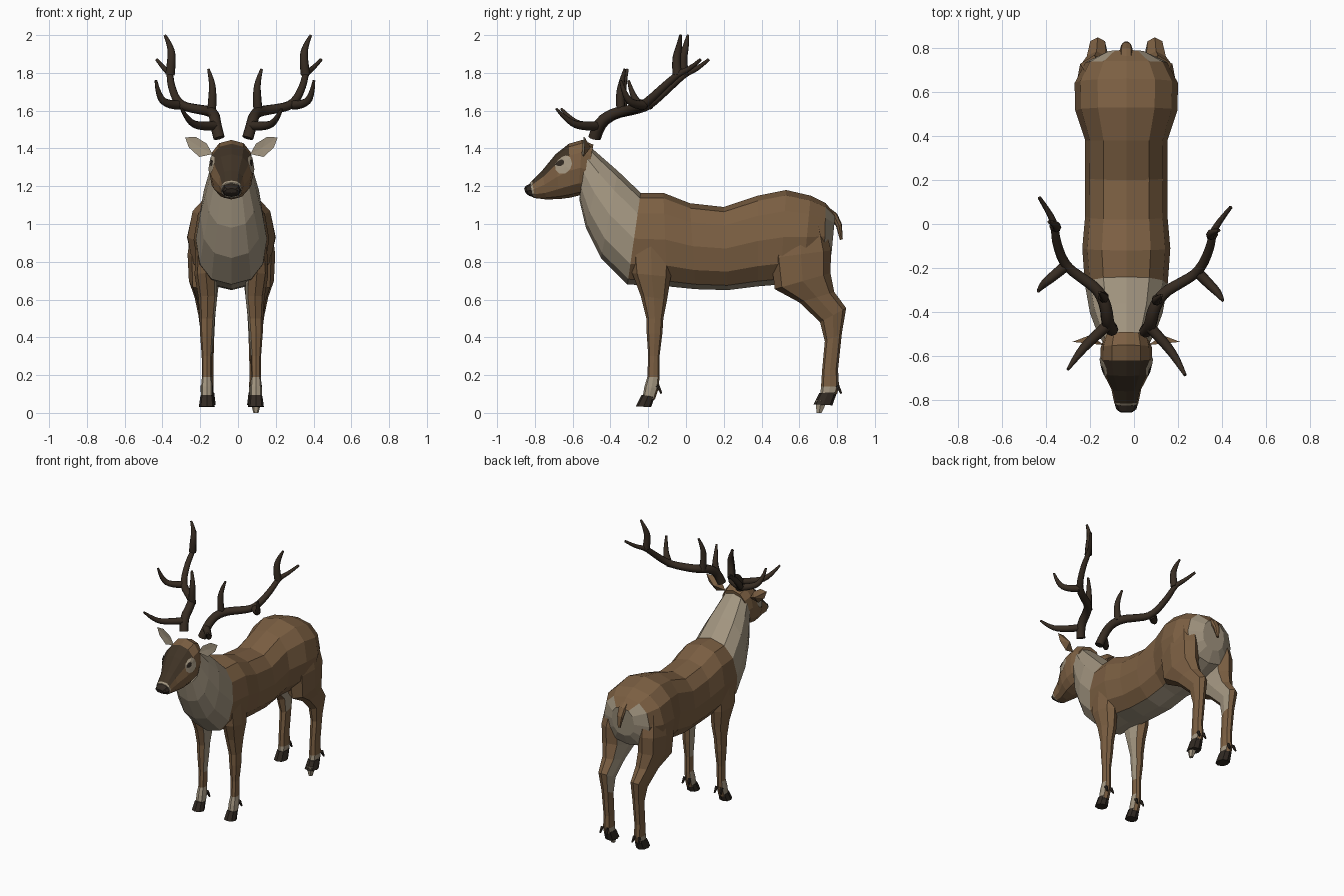
import bpy, bmesh, math
from mathutils import Vector, Matrix
from mathutils.bvhtree import BVHTree

if "Cube" in bpy.data.objects:
    bpy.data.objects.remove(bpy.data.objects["Cube"])

MID = -0.035  # x of the body's middle plane


def material(name, rgb):
    m = bpy.data.materials.new(name)
    m.use_nodes = True
    m.diffuse_color = (*rgb, 1)
    bsdf = next(n for n in m.node_tree.nodes if n.type == "BSDF_PRINCIPLED")
    bsdf.inputs["Base Color"].default_value = (*rgb, 1)
    bsdf.inputs["Roughness"].default_value = 0.9
    return m


BROWN, PALE, MASK, HORN, BLACK = range(5)
MATS = [material("coat_brown", (0.2, 0.115, 0.055)),
        material("pale_fur", (0.36, 0.3, 0.215)),
        material("face_dark", (0.05, 0.033, 0.019)),
        material("antler_dark", (0.038, 0.025, 0.016)),
        material("hoof_black", (0.03, 0.022, 0.016))]


def finish(bm, name, rule):
    """Turn a bmesh into an object, colouring faces by rule(ring, centre, normal)."""
    mesh = bpy.data.meshes.new(name)
    bmesh.ops.recalc_face_normals(bm, faces=bm.faces)
    ring = bm.faces.layers.int.get("ring")
    for f in bm.faces:
        f.material_index = rule(f[ring] if ring else 0, f.calc_center_median(), f.normal)
    bm.to_mesh(mesh)
    bm.free()
    for m in MATS:
        mesh.materials.append(m)
    ob = bpy.data.objects.new(name, mesh)
    bpy.context.collection.objects.link(ob)
    return ob


def loft(name, sections, rule, sides=12, power=0.85):
    """Skin rings; each section is y, z of one edge, y, z of the other, x, half width."""
    bm = bmesh.new()
    layer = bm.faces.layers.int.new("ring")
    rings = []
    for ya, za, yb, zb, x, hw in sections:
        ring = []
        for k in range(sides):
            a = math.tau * k / sides
            c, s = (math.copysign(abs(t) ** power, t) for t in (math.cos(a), math.sin(a)))
            ring.append(bm.verts.new((MID + x + hw * c,
                                      (ya + yb) / 2 + (ya - yb) / 2 * s,
                                      (za + zb) / 2 + (za - zb) / 2 * s)))
        rings.append(ring)
    for i, (a, b) in enumerate(zip(rings, rings[1:])):
        for k in range(sides):
            j = (k + 1) % sides
            bm.faces.new((a[k], a[j], b[j], b[k]))[layer] = i
    bm.faces.new(rings[0])
    bm.faces.new(rings[-1])[layer] = len(rings) - 2
    return finish(bm, name, rule)


def paint(index):
    return lambda i, c, n: index


# Torso and neck, from rump to throat
def torso_rule(i, c, n):
    if i >= 8 or n.z < -0.85 or (c.y > 0.7 and n.y > 0.5 and c.z < 1.06):
        return PALE
    return BROWN


loft("torso", [
    (0.79, 1.05, 0.77, 0.84, 0, 0.09), (0.74, 1.11, 0.73, 0.76, 0, 0.185),
    (0.66, 1.15, 0.62, 0.71, 0, 0.235), (0.53, 1.18, 0.5, 0.68, 0, 0.232),
    (0.38, 1.15, 0.38, 0.67, 0, 0.187), (0.2, 1.09, 0.22, 0.65, 0, 0.188),
    (0.02, 1.11, 0.05, 0.655, 0, 0.187), (-0.12, 1.165, -0.1, 0.67, 0, 0.2),
    (-0.24, 1.165, -0.31, 0.68, 0, 0.188), (-0.36, 1.28, -0.45, 0.82, 0, 0.165),
    (-0.44, 1.35, -0.53, 0.98, 0, 0.135), (-0.52, 1.42, -0.565, 1.13, 0, 0.105),
], torso_rule)


# Head, from the back of the skull to the muzzle
def head_rule(i, c, n):
    if i == 5:
        return PALE
    return MASK if i >= 2 and abs(n.x) < 0.75 and n.z > 0.25 else BROWN


head = loft("head", [
    (-0.49, 1.42, -0.54, 1.15, 0, 0.1), (-0.55, 1.445, -0.57, 1.15, 0, 0.116),
    (-0.62, 1.425, -0.61, 1.14, 0, 0.118), (-0.69, 1.37, -0.67, 1.132, 0, 0.104),
    (-0.76, 1.285, -0.74, 1.13, 0, 0.068), (-0.815, 1.23, -0.8, 1.137, 0, 0.056),
    (-0.825, 1.22, -0.81, 1.14, 0, 0.054),
], head_rule)
loft("nose", [(-0.823, 1.216, -0.808, 1.142, 0, 0.053),
              (-0.85, 1.2, -0.832, 1.15, 0, 0.046),
              (-0.857, 1.188, -0.85, 1.165, 0, 0.03)], paint(BLACK), 8)

# Eye patches and eyes laid onto the head surface
surface = BVHTree.FromPolygons([v.co for v in head.data.vertices],
                               [p.vertices for p in head.data.polygons])


def face_plate(name, side, y, z, ry, rz, lift, index):
    bm = bmesh.new()

    def on_head(py, pz):
        spot, normal = surface.find_nearest(Vector((MID + side * 0.11, py, pz)))[:2]
        return bm.verts.new(spot + normal * lift)

    centre = on_head(y, z)
    rings = []
    for r in (0.5, 1):
        rings.append([on_head(y + r * ry * math.cos(math.tau * k / 10),
                              z + r * rz * math.sin(math.tau * k / 10)) for k in range(10)])
    for k in range(10):
        j = (k + 1) % 10
        bm.faces.new((centre, rings[0][k], rings[0][j]))
        bm.faces.new((rings[0][k], rings[1][k], rings[1][j], rings[0][j]))
    return finish(bm, name, paint(index))


# Ears: a leaf outline with a hollow pale front and a rounded brown back
def ear(name, side):
    bm = bmesh.new()
    outline = [(0.1, 1.37), (0.13, 1.425), (0.19, 1.462), (0.245, 1.458),
               (0.225, 1.405), (0.17, 1.355)]
    rim = [bm.verts.new((MID + side * x, -0.55 + 0.1 * (x - 0.1), z)) for x, z in outline]
    for y in (-0.54, -0.505):
        hub = bm.verts.new((MID + side * 0.165, y, 1.405))
        for a, b in zip(rim, rim[1:] + rim[:1]):
            bm.faces.new((a, b, hub))
    return finish(bm, name, lambda i, c, n: PALE if n.y < 0 else BROWN)


# Legs with pale inner sides and ankles, hooves and dew claws
FRONT_LEG = [(-0.3, 0.88, -0.07, 0.88, 0.13, 0.058), (-0.285, 0.74, -0.08, 0.72, 0.135, 0.06),
             (-0.24, 0.62, -0.1, 0.6, 0.125, 0.05), (-0.21, 0.5, -0.12, 0.5, 0.128, 0.04),
             (-0.208, 0.42, -0.125, 0.42, 0.13, 0.036), (-0.2, 0.3, -0.14, 0.3, 0.13, 0.027),
             (-0.205, 0.19, -0.14, 0.19, 0.13, 0.026), (-0.22, 0.14, -0.145, 0.13, 0.13, 0.031),
             (-0.23, 0.08, -0.165, 0.07, 0.13, 0.031)]
HIND_LEG = [(0.47, 0.98, 0.73, 1.02, 0.13, 0.08), (0.45, 0.82, 0.768, 0.86, 0.145, 0.087),
            (0.47, 0.655, 0.765, 0.74, 0.145, 0.08), (0.6, 0.585, 0.785, 0.64, 0.135, 0.06),
            (0.71, 0.48, 0.848, 0.555, 0.13, 0.045), (0.735, 0.38, 0.825, 0.42, 0.125, 0.034),
            (0.72, 0.22, 0.805, 0.23, 0.125, 0.029), (0.715, 0.14, 0.81, 0.14, 0.125, 0.031),
            (0.71, 0.09, 0.8, 0.1, 0.125, 0.031)]
FRONT_HOOF = [(-0.235, 0.095, -0.165, 0.085, 0.13, 0.034), (-0.265, 0.035, -0.185, 0.03, 0.13, 0.042)]
HIND_HOOF = [(0.705, 0.105, 0.8, 0.11, 0.125, 0.034), (0.675, 0.045, 0.775, 0.04, 0.125, 0.042)]


def mirrored(sections, side):
    return [(*s[:4], side * s[4], s[5]) for s in sections]


def leg(name, sections, hoof, claw_y, side):
    def rule(i, c, n):
        inner = n.x * side < -0.55 and c.z > 0.35
        ankle = c.z < 0.18 and n.y < 0.3
        return PALE if inner or ankle else BROWN

    loft(name, mirrored(sections, side), rule, 8)
    loft(name + "_hoof", mirrored(hoof, side), paint(BLACK), 8)
    for x in (-0.02, 0.02):
        claw = [(claw_y - 0.02, 0.14, claw_y, 0.15, 0.13 + x, 0.013),
                (claw_y + 0.005, 0.1, claw_y + 0.015, 0.105, 0.13 + x * 1.3, 0.006)]
        loft(name + "_dew_claw", mirrored(claw, side), paint(BLACK), 6)


for word, side in (("left", 1), ("right", -1)):
    leg(word + "_front_leg", FRONT_LEG, FRONT_HOOF, -0.14, side)
    leg(word + "_hind_leg", HIND_LEG, HIND_HOOF, 0.812, side)
    ear(word + "_ear", side)
    face_plate(word + "_eye_patch", side, -0.655, 1.32, 0.052, 0.055, 0.005, PALE)
    face_plate(word + "_eye", side, -0.67, 1.327, 0.026, 0.02, 0.009, BLACK)

# Pale sole of the lifted left hind foot
loft("left_hind_sole", [(0.68, 0.07, 0.75, 0.06, 0.13, 0.03),
                        (0.69, 0, 0.72, 0, 0.13, 0.014)], paint(PALE), 6)

# Tail
loft("tail", [(0.74, 1.1, 0.75, 1.04, 0, 0.03), (0.8, 1.055, 0.775, 1.02, 0, 0.03),
              (0.825, 1.0, 0.795, 0.985, 0, 0.024), (0.83, 0.92, 0.815, 0.915, 0, 0.01)],
     paint(BROWN), 8)

# Antlers: one beam with tines, tapering; the left one is the mirrored, slightly turned copy
BEAM = [(-0.1, -0.48, 1.455), (-0.12, -0.46, 1.53), (-0.125, -0.38, 1.585), (-0.16, -0.3, 1.6),
        (-0.23, -0.25, 1.61), (-0.315, -0.19, 1.63), (-0.355, -0.08, 1.73), (-0.36, 0, 1.8),
        (-0.39, 0.06, 1.82), (-0.43, 0.12, 1.87)]
TINES = {"brow_tine": [(-0.12, -0.46, 1.52), (-0.2, -0.53, 1.515), (-0.26, -0.6, 1.54), (-0.3, -0.66, 1.61)],
         "second_tine": [(-0.14, -0.33, 1.59), (-0.135, -0.34, 1.67), (-0.135, -0.33, 1.75), (-0.157, -0.31, 1.82)],
         "middle_tine": [(-0.31, -0.19, 1.63), (-0.37, -0.24, 1.63), (-0.42, -0.28, 1.67), (-0.435, -0.305, 1.76)],
         "top_tine": [(-0.36, -0.01, 1.79), (-0.35, -0.02, 1.87), (-0.355, 0, 1.94), (-0.387, 0.01, 2.0)]}


def tube(name, points, thick, side):
    curve = bpy.data.curves.new(name, "CURVE")
    curve.dimensions = "3D"
    curve.bevel_depth = 1
    curve.bevel_resolution = 2
    curve.use_fill_caps = True
    spline = curve.splines.new("NURBS")
    spline.points.add(len(points) - 1)
    spline.order_u = 3
    spline.resolution_u = 3
    spline.use_endpoint_u = True
    for k, (p, co) in enumerate(zip(spline.points, points)):
        v = Vector(co)
        if side > 0:
            v.x = -v.x
            v = Matrix.Rotation(-0.1, 3, "Z") @ v
        p.co = (*v, 1)
        p.radius = thick * (1 - 0.72 * (k / (len(points) - 1)) ** 2)
    curve.materials.append(MATS[HORN])
    ob = bpy.data.objects.new(name, curve)
    bpy.context.collection.objects.link(ob)
    bpy.ops.object.select_all(action="DESELECT")
    ob.select_set(True)
    bpy.context.view_layer.objects.active = ob
    bpy.ops.object.convert(target="MESH")
    bpy.ops.object.shade_smooth_by_angle(angle=math.radians(50))


for word, side in (("left", 1), ("right", -1)):
    tube(word + "_antler_beam", BEAM, 0.03, side)
    for part, path in TINES.items():
        tube(word + "_" + part, path, 0.025, side)
